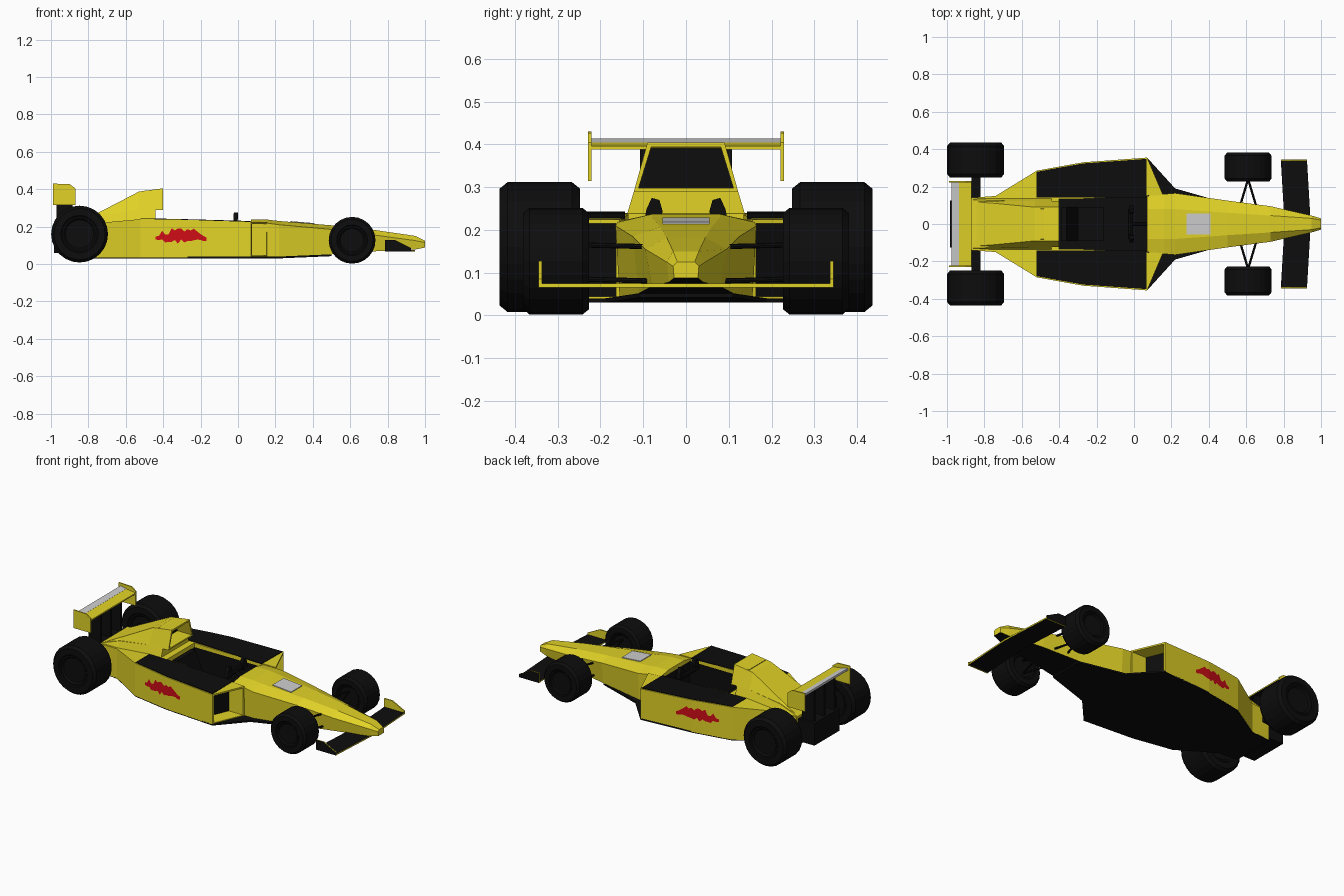
import bpy, bmesh, math, random
from mathutils import Vector, Matrix

if "Cube" in bpy.data.objects:
    bpy.data.objects.remove(bpy.data.objects["Cube"])

def mat(name, r, g, b):
    m = bpy.data.materials.new(name)
    m.diffuse_color = (r, g, b, 1)
    m.use_nodes = True
    m.node_tree.nodes["Principled BSDF"].inputs["Base Color"].default_value = m.diffuse_color
    return m

YELLOW = mat("yellow", 0.76, 0.65, 0.02)
BLACK = mat("black", 0.004, 0.004, 0.004)
SILVER = mat("silver", 0.62, 0.62, 0.62)
RED = mat("red", 0.62, 0.004, 0.008)

def finish(name, bm, mats, rule=None, recalc=True):
    if recalc:
        bmesh.ops.recalc_face_normals(bm, faces=bm.faces[:])
    bm.normal_update()
    if rule:
        for f in bm.faces:
            if rule(f):
                f.material_index = 1
    me = bpy.data.meshes.new(name)
    bm.to_mesh(me)
    bm.free()
    for m in mats:
        me.materials.append(m)
    ob = bpy.data.objects.new(name, me)
    bpy.context.collection.objects.link(ob)
    return ob

def loft(rings):
    """Closed skin through rings of 3D points; returns bmesh and the last cap."""
    bm = bmesh.new()
    rows = [[bm.verts.new(p) for p in r] for r in rings]
    n = len(rows[0])
    for a, b in zip(rows, rows[1:]):
        for i in range(n):
            j = (i + 1) % n
            bm.faces.new((a[i], a[j], b[j], b[i]))
    bm.faces.new(rows[0])
    cap = bm.faces.new(rows[-1])
    bmesh.ops.recalc_face_normals(bm, faces=bm.faces[:])
    return bm, cap

def sym(x, half):
    """Ring at x from (y, z) points of the +y half, listed bottom to top."""
    return [(x, y, z) for y, z in half] + [(x, -y, z) for y, z in reversed(half)]

def duct(bm, cap, rim, depth):
    """Open intake: inset a cap, push it in and blacken its back."""
    bmesh.ops.inset_region(bm, faces=[cap], thickness=rim)
    r = bmesh.ops.extrude_discrete_faces(bm, faces=[cap])["faces"]
    bmesh.ops.translate(bm, verts=r[0].verts[:], vec=(-depth, 0, 0))
    bm.normal_update()
    r[0].material_index = 1

def box(name, lo, hi, m):
    bm = bmesh.new()
    c = [(a + b) / 2 for a, b in zip(lo, hi)]
    s = [b - a for a, b in zip(lo, hi)]
    bmesh.ops.create_cube(bm, size=1, matrix=Matrix.Translation(c) @ Matrix.Diagonal((*s, 1)))
    return finish(name, bm, [m])

def prism(name, pts, offset, mats, rule=None):
    off = Vector(offset)
    bm, _ = loft([pts, [Vector(p) + off for p in pts]])
    return finish(name, bm, mats, rule)

def rod(name, a, b, r, m):
    a, b = Vector(a), Vector(b)
    bm = bmesh.new()
    rot = (b - a).to_track_quat('Z', 'Y').to_matrix().to_4x4()
    bmesh.ops.create_cone(bm, cap_ends=True, segments=8, radius1=r, radius2=r,
                          depth=(b - a).length, matrix=Matrix.Translation((a + b) / 2) @ rot)
    return finish(name, bm, [m])

def under(f):
    return f.normal.z < -0.85

# nose cone
nose = [(0.07, .08, .237, .15, .222, .15, .035), (0.16, .08, .237, .16, .218, .155, .035),
        (0.22, .08, .230, .165, .21, .155, .037), (0.5, .06, .207, .125, .185, .11, .052),
        (0.73, .045, .182, .095, .155, .08, .068), (0.95, .03, .15, .045, .125, .04, .078),
        (1.0, .02, .125, .03, .115, .028, .088)]
bm, _ = loft([sym(x, [(wb, zb), (wm, zm), (wt, zt)]) for x, wt, zt, wm, zm, wb, zb in nose])
finish("nose_cone", bm, [YELLOW, BLACK], under)

# rear body between the sidepods
rear = [(-.87, .14, .215), (-.74, .15, .22), (-.52, .285, .24), (-.40, .307, .239)]
bm, _ = loft([sym(x, [(w, .035), (w, zt)]) for x, w, zt in rear])
finish("rear_body", bm, [YELLOW, BLACK], under)

# flat floor
outline = [(.5, .11), (.22, .19), (.07, .355), (-.27, .33), (-.52, .285), (-.74, .148), (-.87, .14)]
ring = [(x, y, .03) for x, y in outline] + [(x, -y, .03) for x, y in reversed(outline)]
for i in (0, -1):
    ring[i] = (ring[i][0], ring[i][1], .042)
prism("floor", ring, (0, 0, .01), [BLACK])

# engine cover and airbox
lower = [(-.87, .14, .2, .13, .215), (-.74, .14, .21, .125, .26),
         (-.53, .14, .23, .122, .29), (-.44, .14, .23, .122, .29)]
bm, _ = loft([sym(x, [(a, b), (c, d)]) for x, a, b, c, d in lower])
finish("engine_cover", bm, [YELLOW])
upper = [(-.87, .13, .2, .12, .21), (-.74, .125, .25, .11, .278),
         (-.53, .122, .29, .09, .387), (-.40, .122, .29, .09, .405)]
bm, cap = loft([sym(x, [(a, b), (c, d)]) for x, a, b, c, d in upper])
duct(bm, cap, .014, .10)
finish("airbox", bm, [YELLOW, BLACK], recalc=False)

# cockpit liner, open at the top, facing inward
bm = bmesh.new()
bmesh.ops.create_cube(bm, size=1, matrix=Matrix.Translation((-.165, 0, .13)) @ Matrix.Diagonal((.46, .264, .17, 1)))
bm.normal_update()
bmesh.ops.delete(bm, geom=[f for f in bm.faces if f.normal.z > .9], context='FACES')
bmesh.ops.reverse_faces(bm, faces=bm.faces[:])
finish("cockpit_liner", bm, [BLACK], recalc=False)

# seat
prism("seat", [(-.39, -.09, .05), (-.16, -.09, .05), (-.16, -.09, .08), (-.30, -.09, .085),
               (-.36, -.09, .22), (-.39, -.09, .22)], (0, .18, 0), [BLACK])

# steering wheel
rod("steering_column", (.07, 0, .17), (-.02, 0, .215), .012, BLACK)
rod("steering_bar", (-.02, -.08, .215), (-.02, .08, .215), .013, BLACK)
for s in (-1, 1):
    prism("steering_grip", [(-.025, s * .1, .21), (-.025, s * .092, .25), (-.022, s * .08, .275),
                            (-.022, s * .062, .27), (-.025, s * .055, .245), (-.025, s * .06, .2)],
          (.022, 0, 0), [BLACK])

def pod_w(x):
    return .33 + (x + .27) * (.18 if x < -.27 else .0735)

random.seed(4)
splash = []
for i in range(17):
    t = i / 16
    h = .012 + .03 * math.sin(math.pi * t)
    mid = .145 + .012 * random.uniform(-1, 1)
    splash.append((-.44 + .017 * i, mid - h * random.uniform(.5, 1.1), mid + h * random.uniform(.5, 1.1)))

for s in (-1, 1):
    # sidepod with slanted front intake
    rings = [[(x, s * .135, .035), (x, s * w, .035), (x, s * w, zt), (x, s * .135, zt)]
             for x, w, zt in ((-.40, .307, .239), (-.27, .33, .236))]
    rings.append([(.155, s * .155, .035), (.07, s * .355, .035), (.07, s * .355, .225), (.155, s * .155, .225)])
    bm, cap = loft(rings)
    duct(bm, cap, .014, .10)
    for f in bm.faces:
        if f.normal.z < -.85 and f.calc_center_median().z < .04:
            f.material_index = 1
    finish("sidepod", bm, [YELLOW, BLACK], recalc=False)

    # black sidepod top panel
    rows = [(-.52, .279, .24), (-.40, .301, .2395), (-.27, .324, .2365), (.066, .348, .227)]
    bm, _ = loft([[(x, s * .143, z - .002), (x, s * w, z - .002), (x, s * w, z + .003), (x, s * .143, z + .003)]
                  for x, w, z in rows])
    finish("sidepod_top_panel", bm, [BLACK])

    # ragged red paint patch
    bm = bmesh.new()
    for (x0, a0, b0), (x1, a1, b1) in zip(splash, splash[1:]):
        q = [(x0, a0), (x1, a1), (x1, b1), (x0, b0)]
        f = bm.faces.new([bm.verts.new((x, s * (pod_w(x) + .002), z)) for x, z in q])
        f.normal_update()
        if f.normal.y * s < 0:
            f.normal_flip()
    finish("red_side_patch", bm, [RED], recalc=False)

    # wheels: spun tyre profile (radius fraction, width fraction)
    for nm, x, r, y0, y1 in (("rear_wheel", -.847, .152, .248, .436), ("front_wheel", .61, .125, .227, .381)):
        prof = [(0, .08), (.5, .08), (.56, .03), (.62, .03), (.66, 0), (.9, 0), (1, .1),
                (1, .9), (.9, 1), (.66, 1), (.62, .97), (.56, .97), (.5, .92), (0, .92)]
        bm = bmesh.new()
        vs = [bm.verts.new((x, s * (y0 + w * (y1 - y0)), r + (.008 if x < 0 else .002) + q * r)) for q, w in prof]
        es = [bm.edges.new(p) for p in zip(vs, vs[1:])]
        bmesh.ops.spin(bm, geom=vs + es, cent=(x, 0, r + (.008 if x < 0 else .002)), axis=(0, 1, 0),
                       angle=2 * math.pi, steps=24)
        bmesh.ops.remove_doubles(bm, verts=bm.verts[:], dist=1e-4)
        finish(nm, bm, [BLACK])

    # front suspension arms
    for z in (.085, .165):
        for x in (.565, .655):
            rod("suspension_arm", (.61, s * .24, z), (x, s * .09, z - .004), .006, BLACK)

    # front wing endplate, black outside
    prism("front_endplate", [(.785, s * .337, .066), (.785, s * .337, .128), (.84, s * .337, .128),
                             (.925, s * .337, .085), (.925, s * .337, .066)], (0, s * .008, 0),
          [YELLOW, BLACK], lambda f: f.normal.y * s > .9)

    # rear wing endplate
    prism("rear_endplate", [(-.99, s * .221, .315), (-.99, s * .221, .43), (-.9, s * .221, .427),
                            (-.87, s * .221, .405), (-.87, s * .221, .315)], (0, s * .008, 0), [YELLOW])

# front wing, black faces with yellow edges
prism("front_wing", [(.785, -.34, .066), (.925, -.34, .066), (.945, 0, .066), (.925, .34, .066),
                     (.785, .34, .066), (.805, 0, .066)], (0, 0, .009), [YELLOW, BLACK],
      lambda f: abs(f.normal.z) > .9)

# rear axle, tail box and wing struts
box("rear_axle", (-.87, -.26, .13), (-.82, .26, .19), BLACK)
box("tail_box", (-.985, -.125, .06), (-.87, .125, .2), BLACK)
for y in (-.1, 0, .1):
    box("wing_strut", (-.97, y - .008, .19), (-.885, y + .008, .397), BLACK)

# rear wing
prism("rear_wing", [(-.94, -.222, .392), (-.87, -.222, .388), (-.87, -.222, .396), (-.94, -.222, .405)],
      (0, .444, 0), [YELLOW, BLACK], under)
prism("rear_wing_flap", [(-.975, -.222, .4), (-.935, -.222, .392), (-.935, -.222, .405), (-.975, -.222, .414)],
      (0, .444, 0), [SILVER])

# plain plate on the nose
prism("nose_plate", [(.28, -.055, .2245), (.41, -.055, .2135), (.41, .055, .2135), (.28, .055, .2245)],
      (0, 0, .005), [SILVER])
